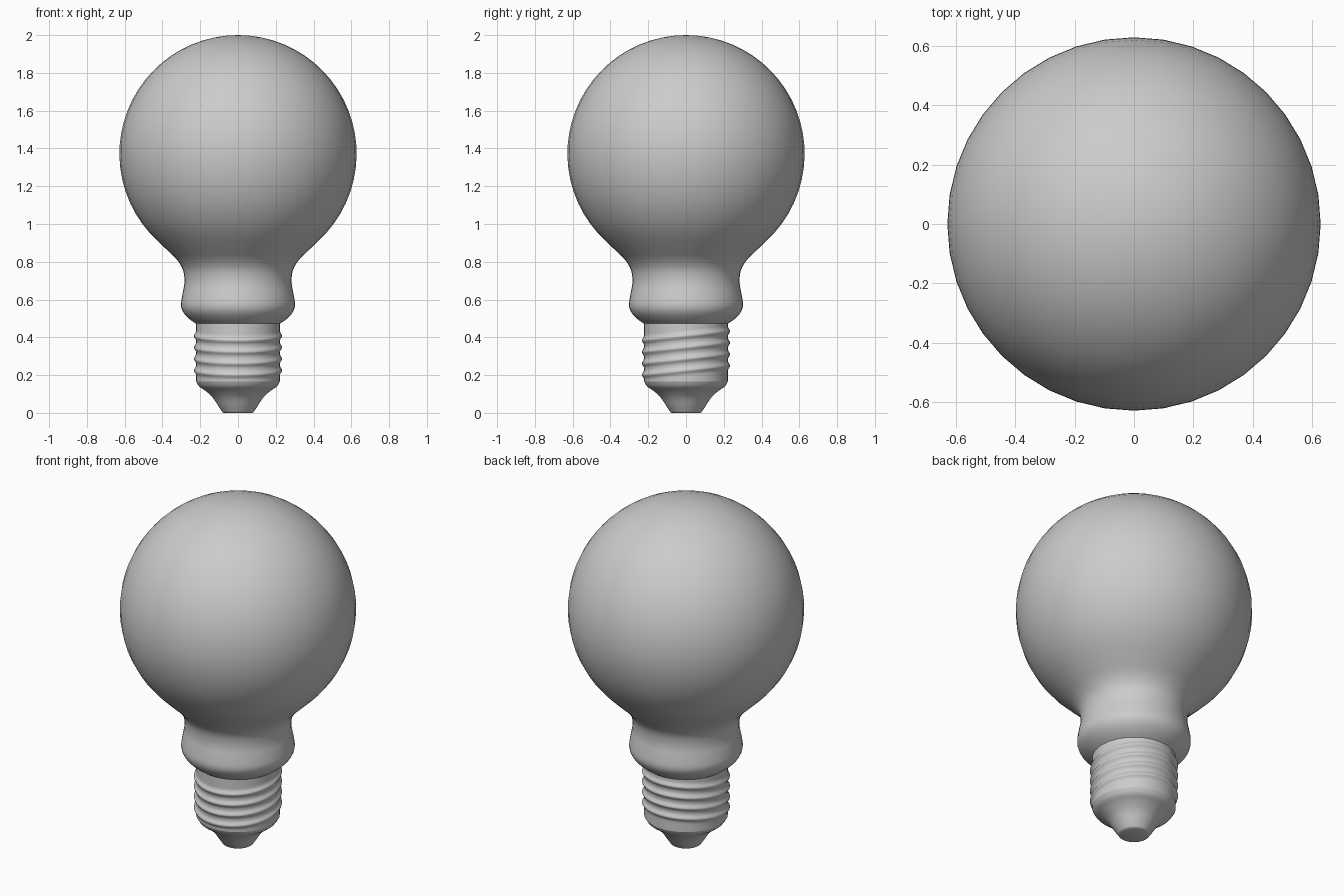
import bpy, bmesh
from math import sin, cos, pi, asin, exp

if "Cube" in bpy.data.objects:
    bpy.data.objects.remove(bpy.data.objects["Cube"])

SIDES = 40


def smooth_profile(pts, steps=4):
    """Catmull-Rom curve through (radius, z) points."""
    p = [pts[0]] + pts + [pts[-1]]
    out = []
    for i in range(1, len(p) - 2):
        for s in range(steps):
            t = s / steps
            out.append(tuple(
                0.5 * (2 * b + (c - a) * t + (2 * a - 5 * b + 4 * c - d) * t * t
                       + (3 * b - a - 3 * c + d) * t ** 3)
                for a, b, c, d in zip(p[i - 1], p[i], p[i + 1], p[i + 2])))
    return out + [pts[-1]]


def lathe(name, profile, radius_fn=None, cap_bottom=False, cap_top=False):
    """Revolve a bottom-to-top (radius, z) profile; radius_fn may vary it by angle."""
    bm = bmesh.new()
    rings = []
    for r, z in profile:
        ring = []
        for i in range(SIDES):
            a = 2 * pi * i / SIDES
            rr = radius_fn(r, z, a) if radius_fn else r
            ring.append(bm.verts.new((rr * cos(a), rr * sin(a), z)))
        rings.append(ring)
    for lo, hi in zip(rings, rings[1:]):
        for i in range(SIDES):
            j = (i + 1) % SIDES
            bm.faces.new((lo[i], lo[j], hi[j], hi[i]))
    if cap_bottom:
        bm.faces.new(rings[0][::-1])
    if cap_top:
        tip = bm.verts.new((0, 0, 2.0))
        for i in range(SIDES):
            bm.faces.new((rings[-1][i], rings[-1][(i + 1) % SIDES], tip))
    me = bpy.data.meshes.new(name)
    bm.to_mesh(me)
    bm.free()
    ob = bpy.data.objects.new(name, me)
    bpy.context.collection.objects.link(ob)
    bpy.context.view_layer.objects.active = ob
    bpy.ops.object.select_all(action='DESELECT')
    ob.select_set(True)
    bpy.ops.object.shade_smooth_by_angle(angle=0.7)
    return ob


# Glass globe flowing into the waisted collar
R, CZ = 0.628, 1.372
neck = smooth_profile([(0.222, 0.472), (0.255, 0.495), (0.288, 0.53), (0.302, 0.57),
                       (0.295, 0.625), (0.284, 0.69), (0.291, 0.755), (0.323, 0.81),
                       (0.373, 0.86)])
start = asin((0.91 - CZ) / R)
globe = [(R * cos(t), CZ + R * sin(t))
         for t in (start + (pi / 2 - start) * i / 24 for i in range(24))]
lathe("glass_bulb", neck + globe, cap_top=True)

# Metal screw base with slanted thread ridges
CRESTS = [0.225 + 0.061 * k for k in range(4)]


def thread(r, z, a):
    zz = z - 0.11 * r * sin(a)
    return r + 0.012 * sum(exp(-((zz - c) / 0.014) ** 2) for c in CRESTS)


lathe("screw_base", [(0.222, 0.165 + 0.31 * i / 60) for i in range(61)], thread)

# Tapered contact tip
tip = smooth_profile([(0.082, 0.004), (0.103, 0.035), (0.133, 0.08), (0.17, 0.115),
                      (0.205, 0.14), (0.222, 0.168)])
lathe("contact_tip", [(0.074, 0.0)] + tip, cap_bottom=True)
